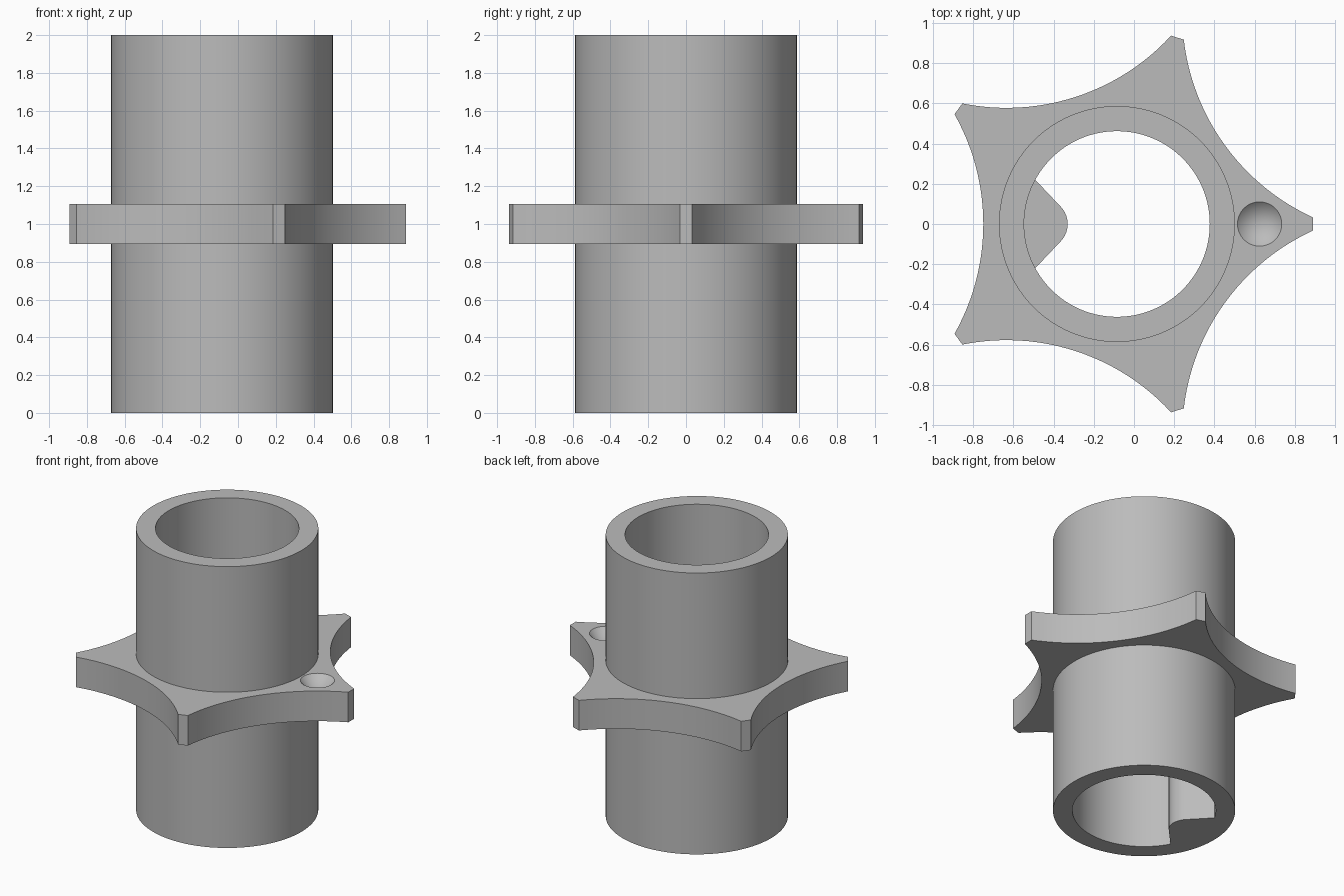
import bpy
import bmesh
from math import sin, cos, pi, radians, asin, atan2
from mathutils import Vector

cube = bpy.data.objects.get("Cube")
if cube:
    bpy.data.objects.remove(cube, do_unlink=True)

AXIS_X = -0.085          # shared axis of barrel and flange
OUTER, BORE = 0.587, 0.462
HEIGHT = 2.0
FLANGE_LOW, FLANGE_HIGH = 0.893, 1.107
SEGMENTS = 128

grey = bpy.data.materials.new("plain grey")
grey.use_nodes = True
colour = (0.5, 0.5, 0.5, 1.0)
grey.diffuse_color = colour
grey.node_tree.nodes["Principled BSDF"].inputs["Base Color"].default_value = colour


def finish(name, bm):
    bmesh.ops.recalc_face_normals(bm, faces=bm.faces)
    mesh = bpy.data.meshes.new(name)
    bm.to_mesh(mesh)
    bm.free()
    mesh.materials.append(grey)
    obj = bpy.data.objects.new(name, mesh)
    obj.location.x = AXIS_X
    bpy.context.collection.objects.link(obj)
    return obj


def activate(obj):
    bpy.ops.object.select_all(action='DESELECT')
    obj.select_set(True)
    bpy.context.view_layer.objects.active = obj


def smooth(obj):
    activate(obj)
    bpy.ops.object.shade_smooth_by_angle(angle=radians(20))


def prism(name, outline, low, high):
    """Extrude a flat outline between two heights."""
    bm = bmesh.new()
    face = bm.faces.new([bm.verts.new((x, y, low)) for x, y in outline])
    ext = bmesh.ops.extrude_face_region(bm, geom=[face])
    top = [v for v in ext["geom"] if isinstance(v, bmesh.types.BMVert)]
    bmesh.ops.translate(bm, verts=top, vec=(0, 0, high - low))
    return finish(name, bm)


def arc(cx, cy, radius, start, end, steps):
    return [(cx + radius * cos(start + (end - start) * i / steps),
             cy + radius * sin(start + (end - start) * i / steps))
            for i in range(steps + 1)]


def cone(name, radius_low, radius_high, low, high, x=0.0):
    bm = bmesh.new()
    bmesh.ops.create_cone(bm, cap_ends=True, segments=SEGMENTS, radius1=radius_low,
                          radius2=radius_high, depth=high - low)
    bmesh.ops.translate(bm, verts=bm.verts, vec=(x, 0, (low + high) / 2))
    bmesh.ops.remove_doubles(bm, verts=bm.verts, dist=1e-5)
    obj = finish(name, bm)
    obj.hide_render = True
    return obj


def cut(obj, cutter):
    mod = obj.modifiers.new("cut", 'BOOLEAN')
    mod.operation = 'DIFFERENCE'
    mod.solver = 'EXACT'
    mod.object = cutter
    activate(obj)
    bpy.ops.object.modifier_apply(modifier=mod.name)
    bpy.data.objects.remove(cutter, do_unlink=True)


# Barrel: rectangular wall section spun about the axis
bm = bmesh.new()
section = [(BORE, 0), (OUTER, 0), (OUTER, HEIGHT), (BORE, HEIGHT)]
verts = [bm.verts.new((r, 0, z)) for r, z in section]
edges = [bm.edges.new((verts[i], verts[(i + 1) % 4])) for i in range(4)]
bmesh.ops.spin(bm, geom=verts + edges, cent=(0, 0, 0), axis=(0, 0, 1),
               angle=2 * pi, steps=SEGMENTS, use_merge=True)
bmesh.ops.remove_doubles(bm, verts=bm.verts, dist=1e-5)
smooth(finish("barrel", bm))

# Star flange: five blunt points joined by hollow arcs
TIP, HALF_TIP, WAIST = 0.975, 0.033, 0.665
mid = pi / 5
corner = Vector((TIP * cos(mid) + HALF_TIP * sin(mid),
                 TIP * sin(mid) - HALF_TIP * cos(mid)))
sagitta = corner.x - WAIST
radius = (corner.y ** 2 + sagitta ** 2) / (2 * sagitta)
spread = asin(corner.y / radius)
outline = []
for i in range(5):
    turn = mid + i * 2 * pi / 5
    centre = WAIST + radius
    outline += arc(centre * cos(turn), centre * sin(turn), radius,
                   turn + pi + spread, turn + pi - spread, 24)
flange = prism("star_flange", outline, FLANGE_LOW, FLANGE_HIGH)
cut(flange, cone("bore_cutter", OUTER - 0.03, OUTER - 0.03, 0.5, 1.5))
# Conical dimple marking one point
cut(flange, cone("dimple_cutter", 0, 0.22, 1.0, 1.214, x=0.71))
smooth(flange)

# Key: rounded wedge on the bore wall, flush with the lower end
NOSE_X, NOSE_R = -0.37, 0.125
nose = arc(NOSE_X, 0, NOSE_R, -pi / 4, pi / 4, 16)
wall = atan2(0.22, -0.406)
back = arc(0, 0, BORE + 0.001, wall, 2 * pi - wall, 18)
smooth(prism("bore_key", nose + back, 0, HEIGHT / 2))
